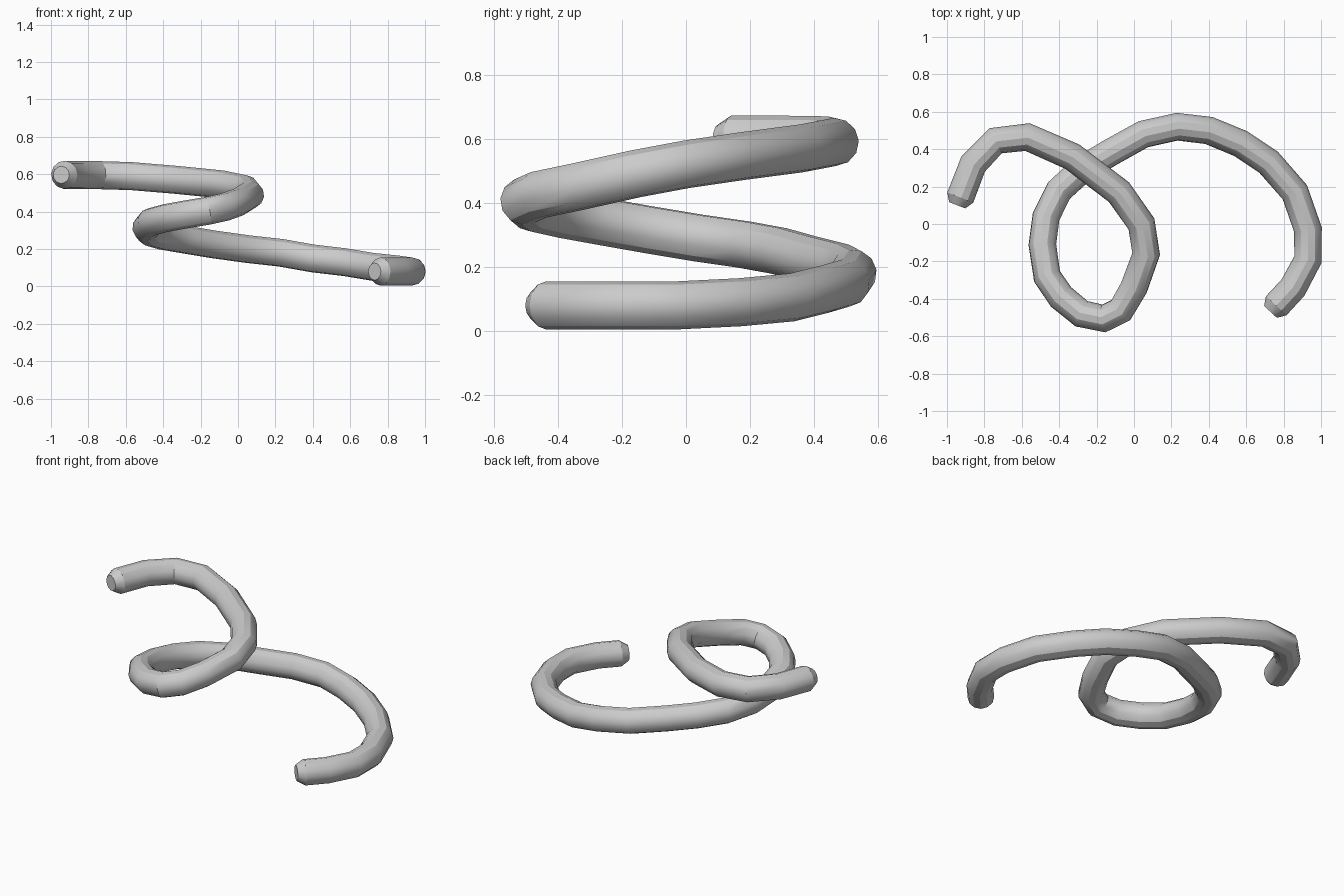
import bpy
from mathutils import Vector

default_cube = bpy.data.objects.get("Cube")
if default_cube:
    bpy.data.objects.remove(default_cube, do_unlink=True)

TUBE_RADIUS = 0.075
END_SCALE = 0.62
END_LENGTH = 0.045


def flat_material(name, color):
    """Plain single-colour material for viewport and render."""
    material = bpy.data.materials.new(name)
    material.use_nodes = True
    material.diffuse_color = color
    shader = material.node_tree.nodes["Principled BSDF"]
    shader.inputs["Base Color"].default_value = color
    return material


def add_end(path, tip, neighbour):
    """Return a chamfer point sitting back from the tip of the path."""
    direction = (path[neighbour] - path[tip]).normalized()
    return path[tip] + direction * END_LENGTH


# Centre line of the coil, from the low front end to the high back end
lower_sweep = [(.73, -.47, .08), (.85, -.34, .08), (.93, -.19, .08),
               (.93, -.03, .08), (.86, .17, .09), (.72, .33, .105),
               (.57, .43, .13), (.4, .5, .15), (.23, .52, .18),
               (.05, .48, .2), (-.13, .38, .225)]
middle_loop = [(-.28, .29, .25), (-.4, .18, .27), (-.47, .04, .29),
               (-.49, -.11, .315), (-.465, -.28, .345), (-.39, -.39, .365),
               (-.28, -.48, .385), (-.16, -.505, .405), (-.07, -.46, .425),
               (0, -.34, .45), (.065, -.16, .49), (.04, 0, .52)]
upper_sweep = [(-.08, .17, .545), (-.33, .36, .57), (-.57, .465, .59),
               (-.74, .445, .595), (-.86, .32, .597), (-.945, .1, .597)]
path = [Vector(point) for point in lower_sweep + middle_loop + upper_sweep]

# Narrow the tube at both tips
start_chamfer = add_end(path, 0, 1)
end_chamfer = add_end(path, -1, -2)
path.insert(1, start_chamfer)
path.insert(len(path) - 1, end_chamfer)

# Sweep a round section along the centre line
curve = bpy.data.curves.new("coil_tube", "CURVE")
curve.dimensions = "3D"
curve.bevel_depth = TUBE_RADIUS
curve.bevel_resolution = 4
curve.use_fill_caps = True
spline = curve.splines.new("POLY")
spline.points.add(len(path) - 1)
for index, (point, position) in enumerate(zip(spline.points, path)):
    point.co = (*position, 1)
    is_tip = index in (0, len(path) - 1)
    point.radius = END_SCALE if is_tip else 1

coil = bpy.data.objects.new("coil_tube", curve)
bpy.context.collection.objects.link(coil)
curve.materials.append(flat_material("plain grey", (0.6, 0.6, 0.6, 1)))

# Turn the sweep into a smooth mesh with crisp end caps
bpy.ops.object.select_all(action="DESELECT")
coil.select_set(True)
bpy.context.view_layer.objects.active = coil
bpy.ops.object.convert(target="MESH")
bpy.ops.object.shade_smooth_by_angle()
